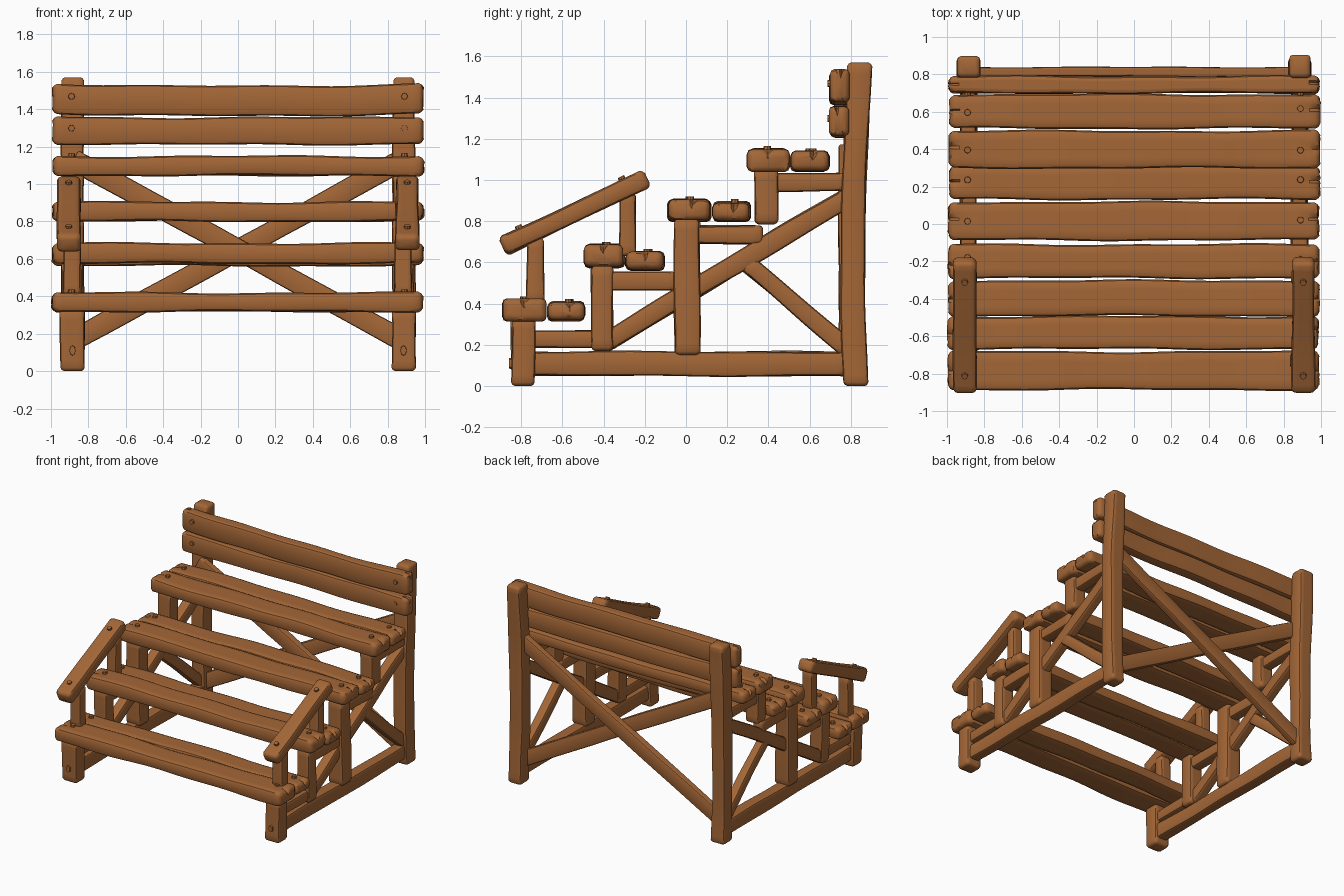
import bpy, bmesh, math, random
from mathutils import Vector

if "Cube" in bpy.data.objects:
    bpy.data.objects.remove(bpy.data.objects["Cube"])

random.seed(7)
wood = bpy.data.materials.new("warm brown wood")
wood.diffuse_color = (0.37, 0.135, 0.038, 1)
wood.use_nodes = True
wood.node_tree.nodes["Principled BSDF"].inputs["Base Color"].default_value = wood.diffuse_color
X, Y, Z = Vector((1, 0, 0)), Vector((0, 1, 0)), Vector((0, 0, 1))


def finish(name, bm):
    bmesh.ops.recalc_face_normals(bm, faces=bm.faces[:])
    me = bpy.data.meshes.new(name)
    bm.to_mesh(me)
    bm.free()
    me.materials.append(wood)
    ob = bpy.data.objects.new(name, me)
    bpy.context.collection.objects.link(ob)
    bpy.ops.object.select_all(action='DESELECT')
    bpy.context.view_layer.objects.active = ob
    ob.select_set(True)
    bpy.ops.object.shade_smooth_by_angle(angle=math.radians(38))
    return ob


def timber(name, p0, p1, u, w, h, bow=0.0, rough=0.005, cham=0.018, seg=10, cracks=False):
    """Hand-hewn beam from p0 to p1: w wide along u, h high, wavy edges, worn ends."""
    p0, p1 = Vector(p0), Vector(p1)
    d = (p1 - p0).normalized()
    v = d.cross(u).normalized()
    L = (p1 - p0).length
    a, b, c = w / 2, h / 2, cham
    e = 0.3 * c
    # rounded rectangle with extra points along the wide faces
    xs = [-a + c, -a * .45, -a * .2, 0, a * .2, a * .45, a - c]
    prof = [(x, -b) for x in xs] + [(a - e, -b + e), (a, -b + c), (a, b - c), (a - e, b - e)]
    prof += [(x, b) for x in reversed(xs)] + [(-a + e, b - e), (-a, b - c), (-a, -b + c), (-a + e, -b + e)]
    # stations: dense near the worn ends
    st = [0, cham * .35, cham, .055]
    st += [.055 + (L - .11) * i / seg for i in range(1, seg)]
    st += [L - .055, L - cham, L - cham * .35, L]
    n = len(st)
    ph = [random.uniform(0, 6.28) for _ in range(8)]
    notch = [random.choice((13, 14, 15)), random.choice((13, 14, 15))]

    def wave(s, k):
        return rough * (math.sin(s * 4.1 + ph[k]) * .6 + math.sin(s * 9.3 + ph[k + 4]) * .4)

    bm = bmesh.new()
    rings = []
    for i, s in enumerate(st):
        j = min(i, n - 1 - i)
        shrink = (cham, cham * .35, 0)[j] if j < 3 else 0
        t = s / L
        ring = []
        for k, (x, y) in enumerate(prof):
            x2 = x * (1 - shrink / a) + wave(s, 0 if x > 0 else 1)
            y2 = y * (1 - shrink / b) + wave(s, 2 if y > 0 else 3) + bow * 4 * t * (1 - t)
            off = 0
            if cracks and j < 3:
                # split in the end grain and a ragged end
                if k == notch[i > n / 2]:
                    y2 -= .022
                off = random.uniform(-.2, .2) * cham if j == 0 else 0
            ring.append(bm.verts.new(p0 + d * (s + off) + u * x2 + v * y2))
        rings.append(ring)
    m = len(prof)
    for r, q in zip(rings, rings[1:]):
        for k in range(m):
            bm.faces.new((r[k], r[(k + 1) % m], q[(k + 1) % m], q[k]))
    bm.faces.new(rings[0])
    bm.faces.new(rings[-1])
    return finish(name, bm)


def peg(name, pos, axis, r=.021, stretch=1.0):
    bm = bmesh.new()
    bmesh.ops.create_cone(bm, cap_ends=True, segments=8, radius1=r, radius2=r * .8, depth=.05)
    for vt in bm.verts:
        vt.co.y *= stretch
    q = axis.to_track_quat('Z', 'Y')
    for vt in bm.verts:
        vt.co = q @ vt.co + Vector(pos)
    finish(name, bm)


# stepped seat planks: y min, y max, z min, z max
planks = [(-.89, -.678, .318, .42), (-.672, -.49, .318, .408),
          (-.495, -.298, .575, .685), (-.293, -.105, .562, .65),
          (-.09, .122, .80, .905), (.128, .315, .80, .893),
          (.295, .502, .105 + .94, .21 + .94), (.507, .697, 1.045, 1.138)]
for i, (y0, y1, z0, z1) in enumerate(planks):
    y, z = (y0 + y1) / 2, (z0 + z1) / 2
    e = random.uniform(-.006, .006)
    timber(f"seat_plank_{i + 1}", (-.99 + e, y, z), (.99 + e, y, z), Y, y1 - y0 - .006, z1 - z0,
           rough=.006, cham=.024, seg=26, cracks=True)
    for s in (-1, 1):
        peg("seat_peg", (s * .89, y + random.uniform(-.01, .02), z1 - .01), Z)

# backrest slats
for i, (z0, z1, bow) in enumerate([(1.215, 1.362, -.006), (1.378, 1.54, -.016)]):
    z = (z0 + z1) / 2
    timber(f"back_slat_{i + 1}", (-.99, .745, z), (.99, .745, z), Y, .092, z1 - z0,
           bow=bow, rough=.006, cham=.022, seg=26, cracks=True)
    for s in (-1, 1):
        peg("slat_peg", (s * .89, .712, z + .01), -Y)

# crossed braces at the back
for s in (-1, 1):
    y = .79 + .022 * s
    timber("back_cross_brace", (-s * .88, y, .165), (s * .88, y, 1.13), Y, .055, .115,
           cham=.012, rough=.003, seg=14)

for s, side in ((-1, "left"), (1, "right")):
    x = s * .885

    def post(name, y0, y1, z0, z1, w=.12, **kw):
        y = (y0 + y1) / 2
        timber(f"{side}_{name}", (x, y, z0), (x, y, z1), X, w, y1 - y0, **kw)

    def bar(name, a, b, h, w=.085, **kw):
        timber(f"{side}_{name}", (x, *a), (x, *b), X, w, h, **kw)

    # uprights
    timber(f"{side}_back_post", (x, .822, 0), (x, .843, 1.57), X, .118, .118,
           bow=-.02, cham=.018, seg=16)
    post("front_leg", -.848, -.735, 0, .33, .13)
    post("second_leg", -.458, -.355, .17, .585, .11)
    post("third_leg", -.057, .068, .15, .81, .125)
    post("fourth_leg", .335, .445, .785, 1.06, .115)

    # ground beam, tier supports and side braces
    bar("ground_beam", (-.77, .108), (.79, .108), .118, .09, seg=16)
    bar("tier_support_1", (-.77, .228), (-.36, .228), .085)
    bar("tier_support_2", (-.40, .508), (-.03, .508), .088)
    bar("tier_support_3", (.0, .735), (.375, .735), .088)
    bar("tier_support_4", (.40, .99), (.79, .99), .09)
    bar("long_side_brace", (-.39, .215), (.80, .925), .096, .08, seg=14)
    bar("short_side_brace", (.29, .60), (.79, .175), .088, .07)

    # sloping armrest on two posts
    post("armrest_front_post", -.773, -.69, .40, .72, .09)
    post("armrest_rear_post", -.325, -.245, .63, .94, .09)
    xa = s * .905
    timber(f"{side}_armrest", (xa, -.892, .676), (xa, -.188, 1.01), X, .122, .094,
           cham=.022, seg=12)
    up = Vector((0, -.43, .90)).normalized()
    for y in (-.79, -.29):
        z = .676 + (y + .892) * .4744
        peg("armrest_peg", Vector((xa, y, z)) + up * .036, up)
    peg("leg_peg", (x, -.835, .11), -Y, .02, 1.6)
